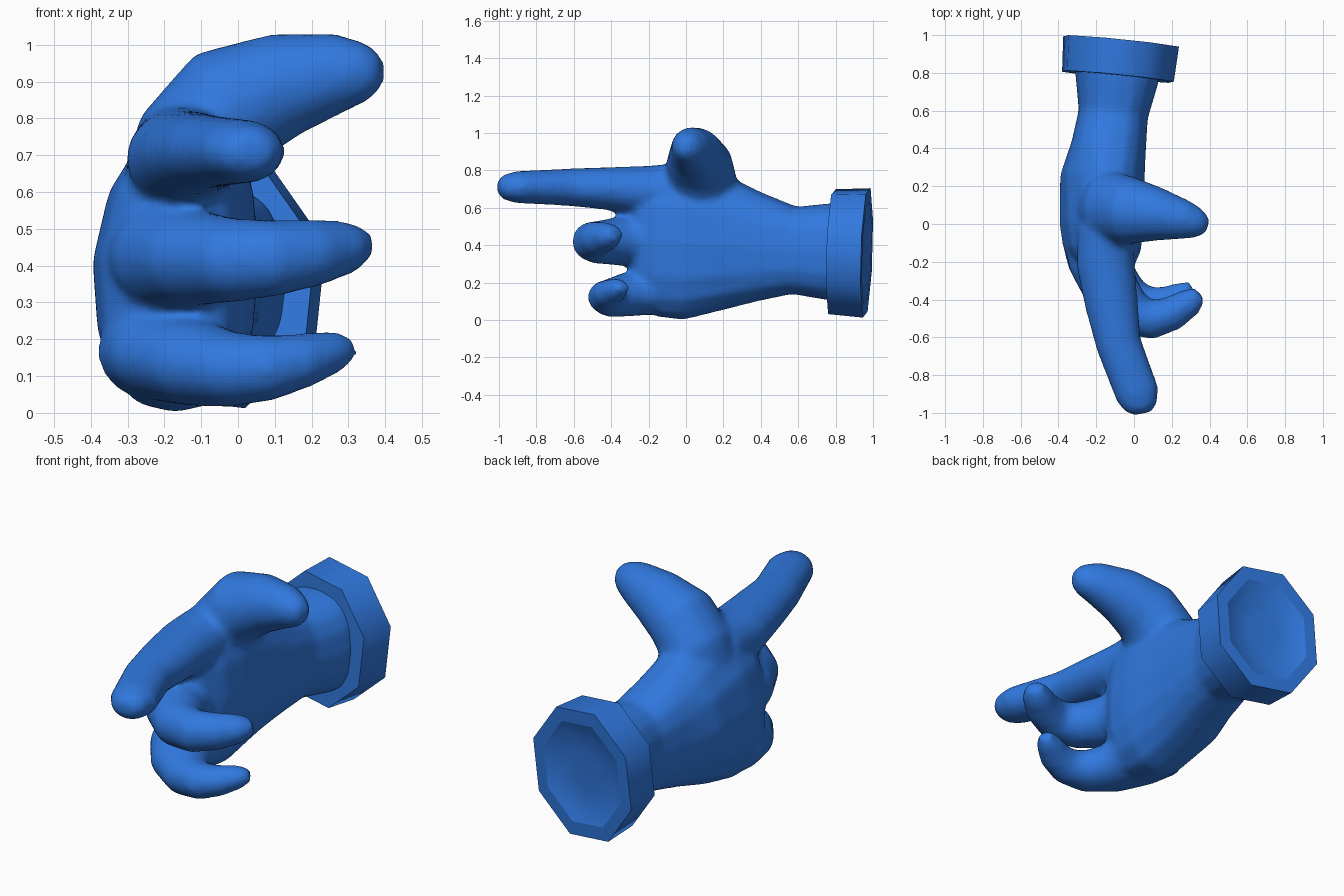
import bpy, bmesh, math
from mathutils import Vector

if "Cube" in bpy.data.objects:
    bpy.data.objects.remove(bpy.data.objects["Cube"])

blue = bpy.data.materials.new("glove_blue")
blue.diffuse_color = (0.03, 0.19, 0.74, 1)
blue.use_nodes = True
blue.node_tree.nodes["Principled BSDF"].inputs["Base Color"].default_value = blue.diffuse_color


def make_object(name, bm):
    bmesh.ops.recalc_face_normals(bm, faces=bm.faces)
    mesh = bpy.data.meshes.new(name)
    bm.to_mesh(mesh)
    bm.free()
    mesh.materials.append(blue)
    obj = bpy.data.objects.new(name, mesh)
    bpy.context.collection.objects.link(obj)
    return obj


def bridge(bm, rings):
    for a, b in zip(rings, rings[1:]):
        n = len(a)
        for i in range(n):
            bm.faces.new((a[i], a[(i + 1) % n], b[(i + 1) % n], b[i]))
    bm.faces.new(rings[0])
    bm.faces.new(rings[-1])


def tube(bm, stations, ref=(0, 0, 1), sides=16, power=2.0):
    """Loft through (x, y, z, radius along ref, radius across)."""
    pts = [Vector(s[:3]) for s in stations]
    rings = []
    for i, s in enumerate(stations):
        t = (pts[min(i + 1, len(pts) - 1)] - pts[max(i - 1, 0)]).normalized()
        a = Vector(ref)
        a = (a - t * a.dot(t)).normalized()
        b = t.cross(a)
        ring = []
        for k in range(sides):
            ang = 2 * math.pi * k / sides
            c, d = math.cos(ang), math.sin(ang)
            c = math.copysign(abs(c) ** (2 / power), c)
            d = math.copysign(abs(d) ** (2 / power), d)
            ring.append(bm.verts.new(pts[i] + a * c * s[3] + b * d * s[4]))
        rings.append(ring)
    bridge(bm, rings)


bm = bmesh.new()
# wrist and palm
tube(bm, [(-.09, .86, .365, .265, .23), (-.09, .76, .365, .26, .22), (-.11, .58, .372, .235, .185),
          (-.135, .4, .385, .29, .2), (-.168, .24, .405, .35, .225),
          (-.17, 0, .413, .415, .225), (-.17, -.14, .42, .405, .205),
          (-.18, -.22, .42, .37, .165), (-.2, -.26, .42, .32, .115)], power=2.5)
# the back of the hand slopes in towards the thumb
for v in bm.verts:
    if v.co.x < -.17 and v.co.z > .5 and v.co.y < .3:
        v.co.x = min(-.14, v.co.x + .3 * (v.co.z - .5))
# pointing finger
tube(bm, [(-.15, -.02, .69, .15, .15), (-.15, -.22, .69, .135, .155), (-.12, -.42, .703, .115, .142),
          (-.08, -.64, .71, .1, .122), (.018, -.9, .71, .087, .118),
          (.035, -.97, .71, .07, .092), (.04, -1.005, .71, .04, .05)])
# curled middle finger
tube(bm, [(-.19, -.06, .42, .16, .19), (-.175, -.21, .425, .155, .17), (-.115, -.36, .42, .13, .148),
          (-.01, -.475, .415, .115, .125), (.1, -.507, .42, .105, .105),
          (.21, -.47, .435, .092, .092), (.3, -.41, .45, .072, .075),
          (.348, -.37, .46, .04, .045)])
# curled little finger
tube(bm, [(-.2, -.05, .17, .145, .19), (-.18, -.19, .155, .128, .175), (-.115, -.315, .135, .118, .148),
          (-.01, -.405, .117, .102, .118), (.09, -.43, .123, .09, .098),
          (.18, -.41, .143, .075, .084), (.26, -.365, .166, .058, .063),
          (.307, -.335, .18, .035, .038)])
# thumb
tube(bm, [(-.16, .08, .6, .2, .16), (-.12, .08, .72, .2, .17), (-.02, .07, .835, .18, .172),
          (.13, .05, .893, .142, .143), (.28, .02, .925, .102, .107),
          (.35, 0, .925, .075, .08), (.392, -.01, .925, .037, .042)], ref=(0, 1, 0))
hand = make_object("hand", bm)

# fuse the tubes into one soft skin
remesh = hand.modifiers.new("fuse", 'REMESH')
remesh.mode = 'VOXEL'
remesh.voxel_size = 0.018
remesh.use_smooth_shade = True
smooth = hand.modifiers.new("soften", 'SMOOTH')
smooth.factor = 0.5
smooth.iterations = 9

# octagonal cuff with a dished back
bm = bmesh.new()
axis = Vector((.09, 1, -.035)).normalized()
side = Vector((1, -.1, 0)).normalized()
up = side.cross(axis).normalized()
centre = Vector((-.085, .78, .365))
rings = []
for along, scale in [(0, .75), (0, .965), (.187, 1), (.187, .79), (.16, .6), (.155, .3)]:
    ring = []
    for k in range(8):
        ang = math.radians(16 + 45 * k)
        ring.append(bm.verts.new(centre + axis * along
                                 + side * (.32 * scale * math.cos(ang))
                                 + up * (.36 * scale * math.sin(ang))))
    rings.append(ring)
bridge(bm, rings)
cuff = make_object("cuff", bm)
bpy.context.view_layer.objects.active = cuff
cuff.select_set(True)
bpy.ops.object.shade_smooth_by_angle(angle=math.radians(55))
# keep the rim edges crisp
for e in cuff.data.edges:
    a, b = e.vertices
    if a // 8 == b // 8 and a // 8 in (1, 2, 3):
        e.use_edge_sharp = True
